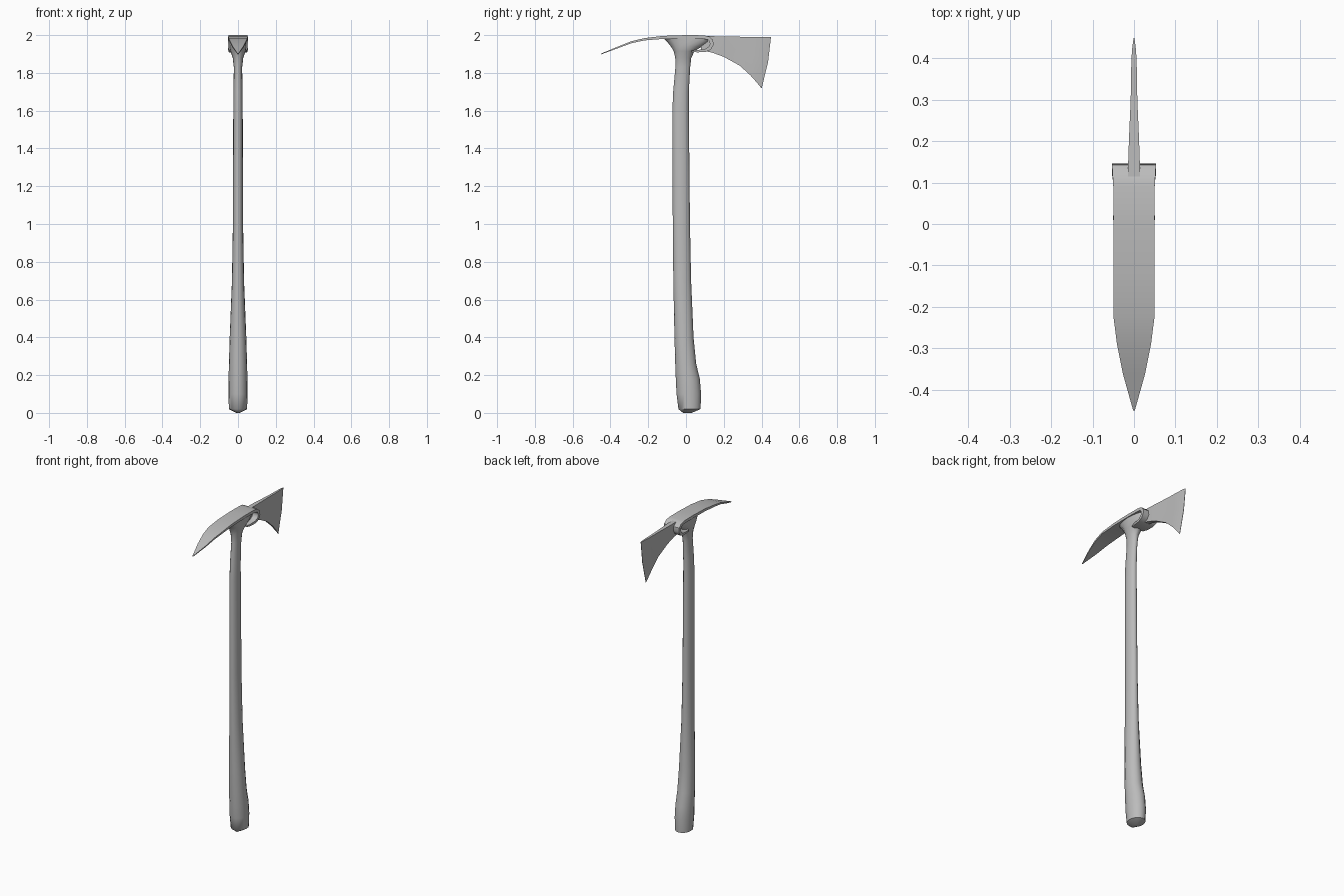
import bpy, math
from mathutils import Vector

cube = bpy.data.objects.get("Cube")
if cube:
    bpy.data.objects.remove(cube, do_unlink=True)

# One plain grey for the whole tool
grey = bpy.data.materials.new("plain grey")
grey.use_nodes = True
colour = (0.5, 0.5, 0.5, 1)
grey.diffuse_color = colour
grey.node_tree.nodes["Principled BSDF"].inputs["Base Color"].default_value = colour


def loft(name, rings, angle):
    """Skin a list of equal closed rings, cap both ends and shade."""
    n = len(rings[0])
    verts = [p for ring in rings for p in ring]
    faces = [list(range(n))[::-1], list(range(len(verts) - n, len(verts)))]
    for r in range(len(rings) - 1):
        a, b = r * n, (r + 1) * n
        for i in range(n):
            j = (i + 1) % n
            faces.append([a + i, a + j, b + j, b + i])
    mesh = bpy.data.meshes.new(name)
    mesh.from_pydata(verts, [], faces)
    mesh.validate()
    mesh.materials.append(grey)
    obj = bpy.data.objects.new(name, mesh)
    bpy.context.collection.objects.link(obj)
    bpy.ops.object.select_all(action="DESELECT")
    obj.select_set(True)
    bpy.context.view_layer.objects.active = obj
    bpy.ops.object.mode_set(mode="EDIT")
    bpy.ops.mesh.select_all(action="SELECT")
    bpy.ops.mesh.normals_make_consistent(inside=False)
    bpy.ops.object.mode_set(mode="OBJECT")
    bpy.ops.object.shade_smooth_by_angle(angle=math.radians(angle))
    return obj


def oval(z, front, back, half, sides=16):
    """Horizontal oval ring between two y values."""
    mid, depth = (front + back) / 2, (back - front) / 2
    return [(half * math.cos(t), mid + depth * math.sin(t), z)
            for t in (2 * math.pi * k / sides for k in range(sides))]


# Handle: swollen foot, slim shaft, flared neck inside the head
handle = [  # height, front y, back y, half width
    (0.0, -.015, .03, .008), (.02, -.04, .077, .048), (.1, -.05, .08, .051),
    (.18, -.054, .073, .05), (.26, -.057, .054, .048), (.4, -.061, .04, .044),
    (.7, -.067, .027, .032), (1.0, -.07, .021, .027), (1.6, -.072, .015, .025),
    (1.7, -.068, .015, .024), (1.83, -.056, .022, .022), (1.88, -.057, .028, .028),
    (1.915, -.065, .045, .04), (1.94, -.08, .085, .046), (1.965, -.1, .12, .046),
    (1.985, -.12, .12, .046)]
loft("handle", [oval(*row) for row in handle], 50)

# Pick plate: arched leaf that runs back over the neck and curls round under it
path = [  # y, z, half width, half thickness
    (-.45, 1.9, .002, .002), (-.36, 1.935, .027, .004), (-.29, 1.962, .041, .005),
    (-.22, 1.978, .05, .006), (-.12, 1.988, .05, .008), (0, 1.991, .05, .009),
    (.09, 1.99, .05, .009), (.12, 1.984, .052, .009), (.134, 1.97, .053, .01),
    (.136, 1.95, .053, .01), (.125, 1.93, .053, .009), (.1, 1.918, .05, .008),
    (.06, 1.915, .047, .006), (.03, 1.915, .04, .004)]
rings = []
for i, (y, z, half, thick) in enumerate(path):
    before, after = path[max(i - 1, 0)], path[min(i + 1, len(path) - 1)]
    along = Vector((0, after[0] - before[0], after[1] - before[1])).normalized()
    up = Vector((0, -along.z, along.y)) * thick
    centre = Vector((0, y, z))
    rings.append([centre + up * s + Vector((half * side, 0, 0))
                  for side, s in ((-1, -1), (1, -1), (1, 1), (-1, 1))])
loft("pick_plate", rings, 40)

# Axe blade: thin fan that deepens towards a bowed cutting edge
blade = [  # top y, top z, middle y, bottom y, bottom z, half thickness
    (.08, 1.994, .08, .08, 1.92, .015), (.15, 1.994, .15, .14, 1.907, .014),
    (.21, 1.993, .21, .2, 1.885, .012), (.3, 1.991, .295, .285, 1.838, .008),
    (.37, 1.99, .36, .34, 1.788, .007), (.42, 1.99, .41, .38, 1.743, .005),
    (.45, 1.99, .434, .4, 1.717, .001)]
rings = []
for ty, tz, my, by, bz, half in blade:
    mz = (tz + bz) / 2
    rings.append([(half, ty, tz), (half, my, mz), (half, by, bz),
                  (-half, by, bz), (-half, my, mz), (-half, ty, tz)])
loft("axe_blade", rings, 40)
